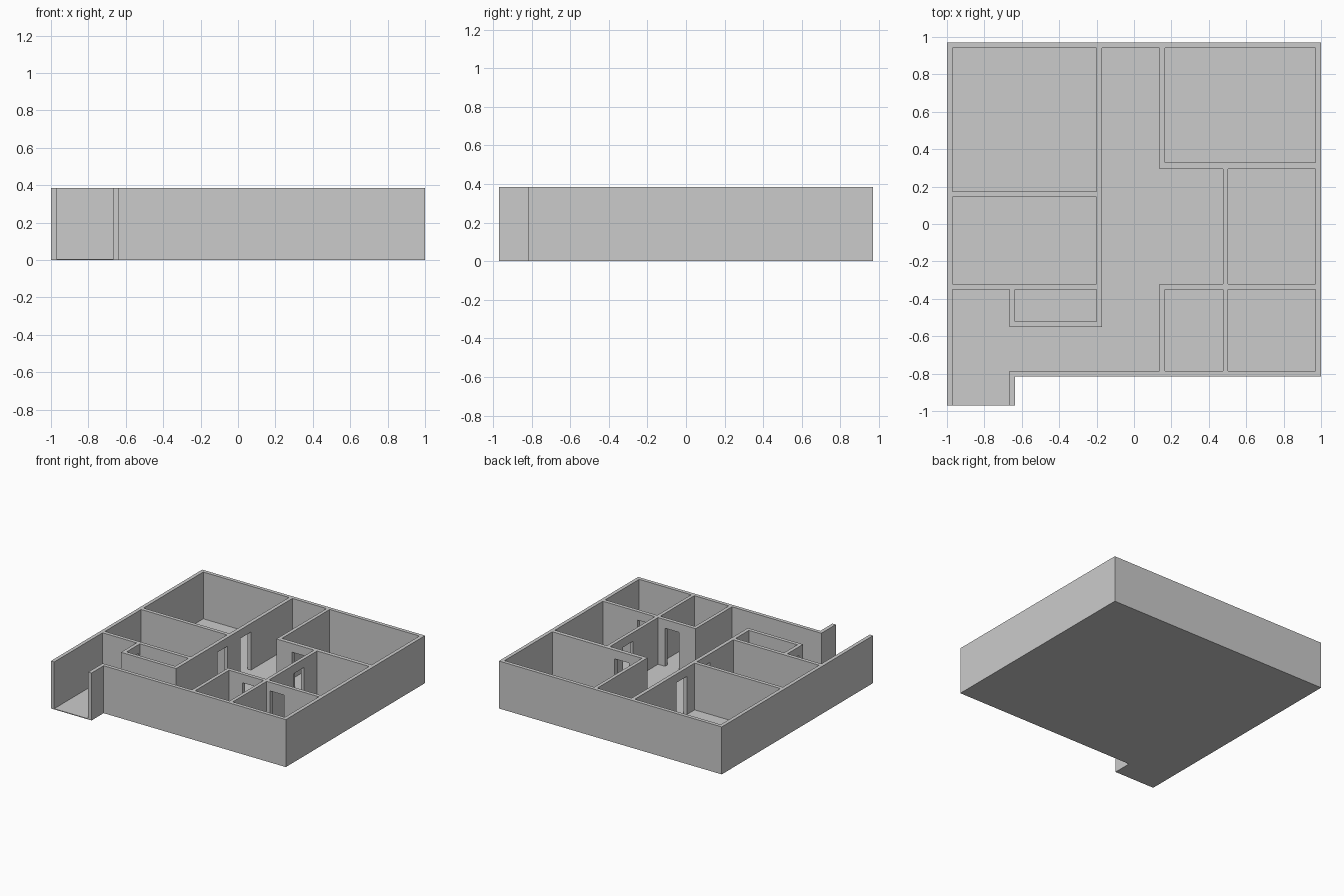
import bpy, bmesh
from math import radians
from itertools import product

if "Cube" in bpy.data.objects:
    bpy.data.objects.remove(bpy.data.objects["Cube"])

H, FLOOR, DOOR_TOP = 0.385, 0.006, 0.315

# Wall rectangles: x0, x1, y0, y1
WALLS = [
    # outer shell
    (-1, 1, .94, .97), (-1, -.97, -.97, .97), (.97, 1, -.815, .97),
    (-.665, 1, -.815, -.785), (-.665, -.635, -.97, -.785),
    # left rooms and closet
    (-.2, -.17, -.55, .97), (-1, -.17, .145, .175), (-1, -.17, -.35, -.32),
    (-.665, -.635, -.55, -.32), (-.665, -.17, -.55, -.52),
    # right rooms
    (.137, .165, .295, .97), (.137, 1, .295, .328), (.475, .503, -.815, .328),
    (.137, 1, -.35, -.32), (.137, .165, -.815, -.32),
]
# Doorways cut through the walls
DOORS = [
    (-.2, -.17, .275, .41), (-.2, -.17, -.02, .11), (-.665, -.635, -.5, -.37),
    (.28, .41, .295, .328), (.475, .503, 0, .13),
    (.285, .412, -.35, -.32), (.532, .66, -.35, -.32),
]


def make_object(name, bm):
    me = bpy.data.meshes.new(name)
    bm.to_mesh(me)
    bm.free()
    ob = bpy.data.objects.new(name, me)
    bpy.context.collection.objects.link(ob)
    return ob


def inside(rects, x, y):
    return any(a < x < b and c < y < d for a, b, c, d in rects)


def wall_shell(name):
    """Merge all wall rectangles, minus doorways, into one closed skin."""
    rects = WALLS + DOORS
    axes = [sorted({v for r in rects for v in r[:2]}),
            sorted({v for r in rects for v in r[2:]}),
            [FLOOR, DOOR_TOP, H]]
    counts = [len(a) - 1 for a in axes]

    def solid(cell):
        if any(not 0 <= c < n for c, n in zip(cell, counts)):
            return False
        x, y, z = [(a[c] + a[c + 1]) / 2 for a, c in zip(axes, cell)]
        return inside(WALLS, x, y) and not (z < DOOR_TOP and inside(DOORS, x, y))

    bm = bmesh.new()
    for cell in product(*map(range, counts)):
        if not solid(cell):
            continue
        for ax, side in product(range(3), (0, 1)):
            near = list(cell)
            near[ax] += 1 if side else -1
            if solid(near):
                continue
            u, v = (ax + 1) % 3, (ax + 2) % 3
            verts = []
            for du, dv in ((0, 0), (1, 0), (1, 1), (0, 1)):
                k = list(cell)
                k[ax] += side
                k[u] += du
                k[v] += dv
                verts.append(bm.verts.new([axes[i][k[i]] for i in range(3)]))
            bm.faces.new(verts if side else verts[::-1])
    bmesh.ops.remove_doubles(bm, verts=bm.verts, dist=1e-5)
    bmesh.ops.dissolve_limit(bm, angle_limit=radians(1), verts=bm.verts, edges=bm.edges)
    return make_object(name, bm)


# Floor slab with the entrance passage
bm = bmesh.new()
outline = [(-1, -.97), (-.635, -.97), (-.635, -.815), (1, -.815), (1, .97), (-1, .97)]
base = bm.faces.new([bm.verts.new((x, y, 0)) for x, y in outline])
top = bmesh.ops.extrude_face_region(bm, geom=[base])
bmesh.ops.translate(bm, vec=(0, 0, FLOOR),
                    verts=[g for g in top["geom"] if isinstance(g, bmesh.types.BMVert)])
if not any(f.normal.z < -.5 for f in bm.faces):
    bm.faces.new([bm.verts.new((x, y, 0)) for x, y in reversed(outline)])
    bmesh.ops.remove_doubles(bm, verts=bm.verts, dist=1e-5)
bmesh.ops.recalc_face_normals(bm, faces=bm.faces)
make_object("floor", bm)

# Walls with doorways
wall_shell("walls")
